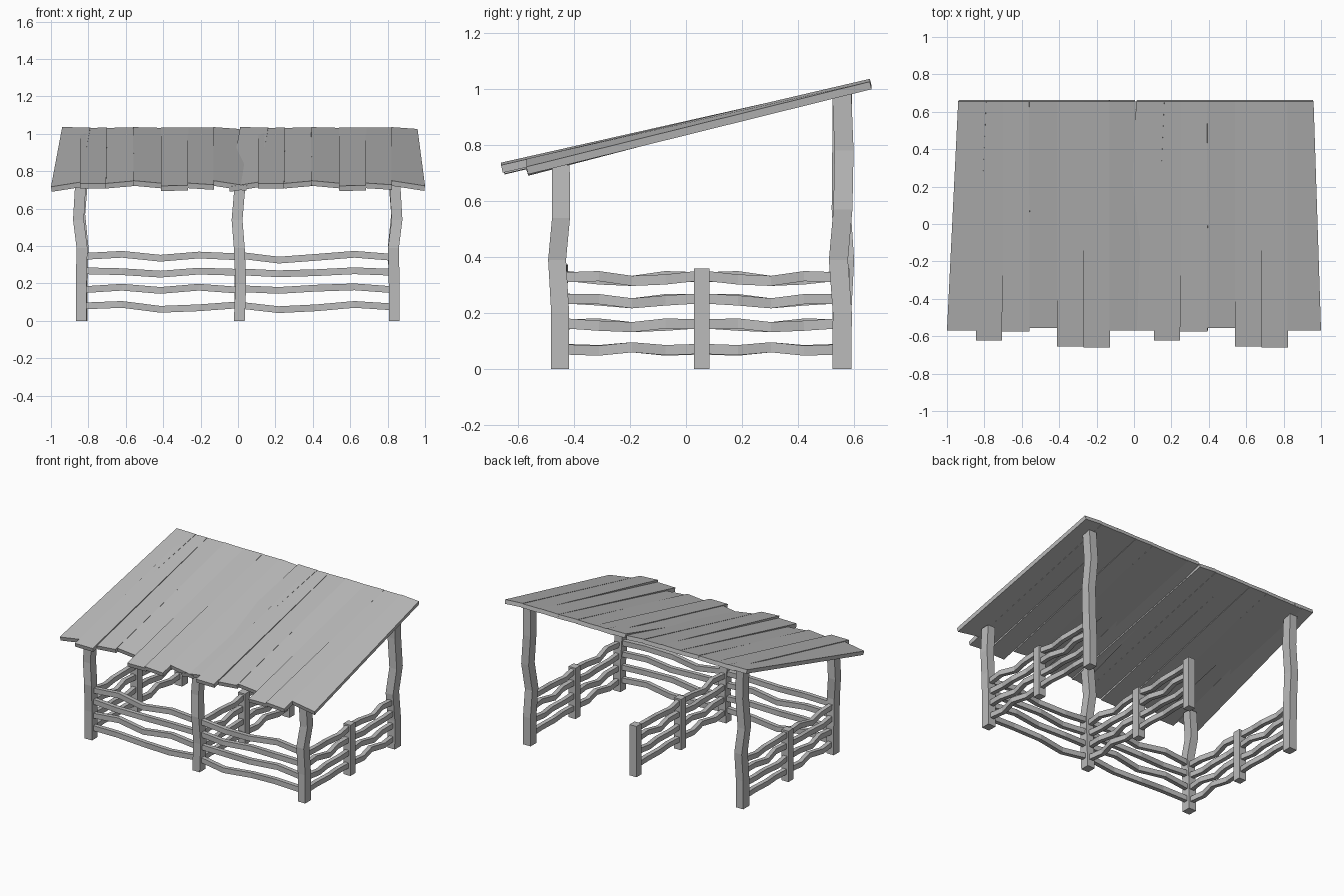
import bpy, bmesh
from mathutils import Vector

wood = bpy.data.materials.new("weathered grey wood")
wood.diffuse_color = (0.5, 0.5, 0.5, 1)


def finish(name, bm):
    bmesh.ops.recalc_face_normals(bm, faces=bm.faces)
    me = bpy.data.meshes.new(name)
    bm.to_mesh(me)
    bm.free()
    me.materials.append(wood)
    ob = bpy.data.objects.new(name, me)
    bpy.context.collection.objects.link(ob)


def beam(name, path, axis, ha, hb):
    """Square-section beam swept along a crooked path; rings stay square to the axis."""
    a, b = [Vector([float(i == k) for i in range(3)]) for k in range(3) if k != axis]
    bm = bmesh.new()
    rings = []
    for p in path:
        p = Vector(p)
        rings.append([bm.verts.new(p + a * ha * s + b * hb * t)
                      for s, t in ((-1, -1), (1, -1), (1, 1), (-1, 1))])
    for r, q in zip(rings, rings[1:]):
        for i in range(4):
            j = (i + 1) % 4
            bm.faces.new((r[i], r[j], q[j], q[i]))
    bm.faces.new(rings[0])
    bm.faces.new(rings[-1])
    finish(name, bm)


# tall crooked posts: three in front, two at the back
for name, x, s in (("left", -0.838, 1), ("middle", 0.007, 1), ("right", 0.835, 1)):
    w = -1 if name == "left" else 1
    dx = (0, 0.008, 0.0, -0.012, 0.004) if name == "middle" else (0, 0, -0.004 * w, 0.015 * w, 0.004 * w)
    beam("front_post_" + name,
         [(x + d, y, z) for d, y, z in zip(dx, (-0.449, -0.449, -0.460, -0.446, -0.447),
                                           (0, 0.2, 0.39, 0.54, 0.728))], 2, 0.029, 0.032)
for name, x, w in (("left", -0.833, -1), ("right", 0.835, 1)):
    dx = (0, 0, -0.005 * w, 0.013 * w, -0.004 * w, 0.003 * w)
    dy = (0, 0.002, -0.012, 0.004, 0.008, 0) if w > 0 else (0, 0, 0.010, -0.002, 0.0, 0.002)
    beam("back_post_" + name,
         [(x + d, 0.556 + e, z) for d, e, z in zip(dx, dy, (0, 0.2, 0.39, 0.57, 0.78, 0.985))],
         2, 0.029, 0.034)

# short fence posts
for name, x, y in (("left", -0.835, 0.056), ("middle", 0.007, 0.056),
                   ("right", 0.835, 0.056), ("divider_end", 0.007, 0.556)):
    beam("short_post_" + name, [(x, y, 0), (x, y, 0.36)], 2, 0.027, 0.028)

# front rails, two bays of four wavy rails
front = {
    "left": ((0.08, 0.088, 0.062, 0.07, 0.085), (0.167, 0.18, 0.163, 0.18, 0.165),
             (0.268, 0.263, 0.25, 0.266, 0.26), (0.345, 0.356, 0.335, 0.352, 0.343)),
    "right": ((0.083, 0.06, 0.07, 0.088, 0.075), (0.172, 0.163, 0.175, 0.182, 0.167),
              (0.262, 0.252, 0.258, 0.268, 0.26), (0.35, 0.325, 0.34, 0.356, 0.34)),
}
wob = (0, 0.012, -0.012, 0.01, 0)
for side, x0, x1 in (("left", -0.825, -0.005), ("right", 0.015, 0.825)):
    for k, zs in enumerate(front[side]):
        sg = 1 if k % 2 else -1
        beam(f"front_rail_{side}_{k + 1}",
             [(x0 + (x1 - x0) * i / 4, -0.449 + sg * wob[i], z) for i, z in enumerate(zs)],
             0, 0.015, 0.018)

# side and divider rails, two bays each
side_z = ((0.07, 0.066, 0.078, 0.068, 0.072), (0.163, 0.155, 0.15, 0.163, 0.16),
          (0.25, 0.25, 0.235, 0.245, 0.252), (0.328, 0.332, 0.315, 0.32, 0.333))
for name, x in (("left", -0.835), ("divider", 0.007), ("right", 0.835)):
    for bay, y0, y1 in (("front", -0.43, 0.045), ("back", 0.067, 0.54)):
        for k, zs in enumerate(side_z):
            zs = zs if (bay == "front") == (name != "left") else zs[::-1]
            sg = 1 if (k + (bay == "back")) % 2 else -1
            beam(f"{name}_rail_{bay}_{k + 1}",
                 [(x + sg * wob[i] * 0.9, y0 + (y1 - y0) * i / 4, z) for i, z in enumerate(zs)],
                 1, 0.015, 0.018)

# roof planks: one set of seven, repeated for the second half
# front x0, x1, back x0, x1, front y, front z left/right, back z left/right
planks = (
    (-1.0, -0.843, -0.94, -0.79, -0.57, 0.717, 0.742, 1.036, 1.034),
    (-0.845, -0.705, -0.845, -0.70, -0.622, 0.734, 0.734, 1.030, 1.034),
    (-0.707, -0.56, -0.705, -0.555, -0.575, 0.735, 0.748, 1.032, 1.034),
    (-0.562, -0.408, -0.56, -0.41, -0.555, 0.750, 0.736, 1.036, 1.032),
    (-0.411, -0.268, -0.411, -0.265, -0.654, 0.722, 0.724, 1.033, 1.035),
    (-0.27, -0.128, -0.27, -0.125, -0.66, 0.737, 0.728, 1.033, 1.033),
    (-0.132, 0.048, -0.13, 0.008, -0.57, 0.750, 0.722, 1.036, 1.026),
)
for half, shift in (("left", 0.0), ("right", 0.952)):
    for k, (a, b, c, d, y, za, zb, zc, zd) in enumerate(planks):
        top = [Vector(p) for p in ((a + shift, y, za), (b + shift, y, zb),
                                   (d + shift, 0.656, zd), (c + shift, 0.656, zc))]
        n = (top[1] - top[0]).cross(top[3] - top[0]).normalized()
        bm = bmesh.new()
        t = [bm.verts.new(p) for p in top]
        u = [bm.verts.new(p - n * 0.028) for p in top]
        bm.faces.new(t)
        bm.faces.new(u[::-1])
        for i in range(4):
            j = (i + 1) % 4
            bm.faces.new((t[i], u[i], u[j], t[j]))
        finish(f"roof_plank_{half}_{k + 1}", bm)
